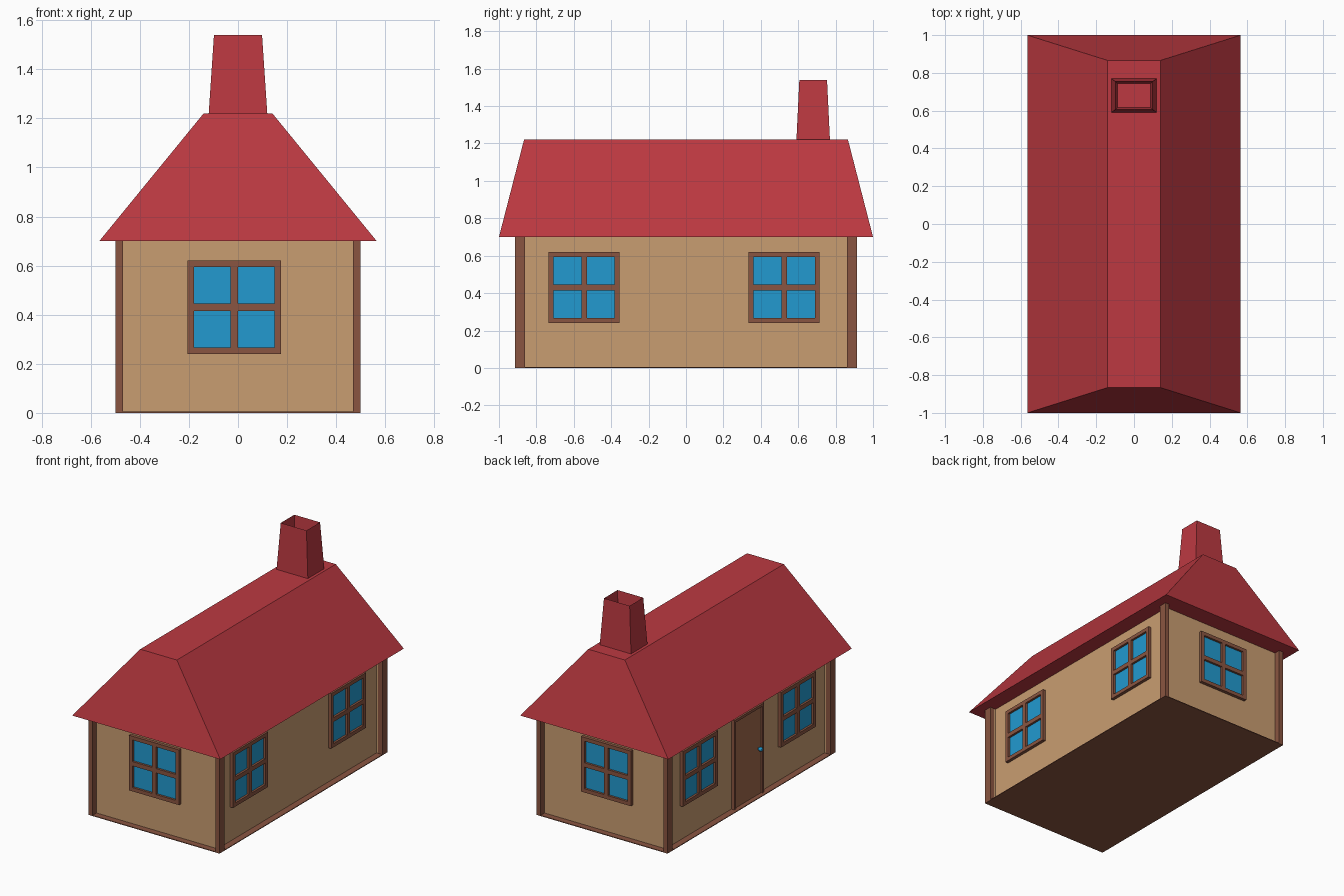
import bpy, bmesh
from mathutils import Vector

if "Cube" in bpy.data.objects:
    bpy.data.objects.remove(bpy.data.objects["Cube"])


def material(name, rgb):
    m = bpy.data.materials.new(name)
    lin = [((c / 255 + 0.055) / 1.055) ** 2.4 for c in rgb]
    m.diffuse_color = (*lin, 1)
    m.use_nodes = True
    m.node_tree.nodes["Principled BSDF"].inputs["Base Color"].default_value = m.diffuse_color
    return m


RED = material("roof red", (188, 57, 65))
TAN = material("wall tan", (201, 157, 113))
BROWN = material("timber brown", (138, 85, 65))
DOOR = material("door brown", (160, 106, 76))
BLUE = material("glass blue", (34, 154, 208))


def finish(name, bm, mat):
    bmesh.ops.recalc_face_normals(bm, faces=bm.faces[:])
    me = bpy.data.meshes.new(name)
    bm.to_mesh(me)
    bm.free()
    me.materials.append(mat)
    ob = bpy.data.objects.new(name, me)
    bpy.context.collection.objects.link(ob)
    return ob


def add_box(bm, x, y, z):
    """Box from (min, max) ranges."""
    vs = bmesh.ops.create_cube(bm, size=1)["verts"]
    for v in vs:
        v.co = Vector([(a + b) / 2 + c * (b - a) for (a, b), c in zip((x, y, z), v.co)])


def box(name, x, y, z, mat):
    bm = bmesh.new()
    add_box(bm, x, y, z)
    return finish(name, bm, mat)


def frustum(bm, bottom, top, z0, z1):
    """Tapered block; bottom and top are (half x, y min, y max). Returns the top face."""
    add_box(bm, (-1, 1), (0, 1), (z0, z1))
    bm.verts.ensure_lookup_table()
    for v in bm.verts:
        hx, ya, yb = top if v.co.z > (z0 + z1) / 2 else bottom
        v.co.x *= hx
        v.co.y = ya + (yb - ya) * v.co.y
    return max(bm.faces, key=lambda f: f.calc_center_median().z)


def panel(name, side, out, rects, thick, mat):
    """Plates on a wall. side: (axis, sign); rects: (u0, u1, z0, z1); out: outer plane."""
    axis, sign = side
    bm = bmesh.new()
    for u0, u1, z0, z1 in rects:
        d = tuple(sorted((sign * out, sign * (out - thick))))
        xy = (d, (u0, u1)) if axis == "x" else ((u0, u1), d)
        add_box(bm, *xy, (z0, z1))
    return finish(name, bm, mat)


WALL_X, WALL_Y = 0.455, 0.872


def window(name, side, c):
    wall = WALL_X if side[0] == "x" else WALL_Y
    h, w, b, z0, z1 = 0.19, 0.026, 0.015, 0.24, 0.62
    zc = (z0 + z1) / 2
    bars = [(c - h, c - h + w, z0, z1), (c + h - w, c + h, z0, z1),
            (c - h + w, c + h - w, z0, z0 + w), (c - h + w, c + h - w, z1 - w, z1),
            (c - b, c + b, z0 + w, z1 - w),
            (c - h + w, c - b, zc - b, zc + b), (c + b, c + h - w, zc - b, zc + b)]
    panel(name + "_frame", side, wall + 0.022, bars, 0.027, BROWN)
    panel(name + "_glass", side, wall + 0.007,
          [(c - h + 0.01, c + h - 0.01, z0 + 0.01, z1 - 0.01)], 0.009, BLUE)


# Floor slab and walls
box("floor", (-0.5, 0.5), (-0.915, 0.915), (0, 0.005), BROWN)
box("long_walls", (-WALL_X, WALL_X), (-0.865, 0.865), (0.004, 0.702), TAN)
for s, n in ((-1, "front"), (1, "back")):
    panel(n + "_wall", ("y", s), WALL_Y, [(-0.48, 0.48, 0.004, 0.702)], 0.011, TAN)

# Corner posts
for sx, nx in ((-1, "left"), (1, "right")):
    for sy, ny in ((-1, "front"), (1, "back")):
        box(f"{ny}_{nx}_post", sorted((sx * 0.468, sx * 0.5)),
            sorted((sy * 0.86, sy * 0.915)), (0, 0.702), BROWN)

# Roof
bm = bmesh.new()
frustum(bm, (0.565, -1, 1), (0.14, -0.866, 0.866), 0.7, 1.22)
finish("roof", bm, RED)

# Hollow chimney
bm = bmesh.new()
top = frustum(bm, (0.12, 0.59, 0.77), (0.098, 0.606, 0.754), 1.21, 1.54)
bmesh.ops.inset_region(bm, faces=[top], thickness=0.016)
bmesh.ops.translate(bm, verts=top.verts[:], vec=(0, 0, -0.12))
finish("chimney", bm, RED)

# Windows
for s, n in ((-1, "front"), (1, "back")):
    window(n + "_window", ("y", s), -0.015)
for s, n in ((-1, "left"), (1, "right")):
    window(n + "_window_front", ("x", s), -0.545)
    window(n + "_window_back", ("x", s), 0.525)

# Door on the left side, with frame and knob
left = ("x", -1)
panel("door_frame", left, WALL_X + 0.022,
      [(-0.17, -0.152, 0.005, 0.62), (0.137, 0.155, 0.005, 0.62),
       (-0.152, 0.137, 0.602, 0.62)], 0.027, BROWN)
panel("door", left, WALL_X + 0.012, [(-0.16, 0.145, 0.005, 0.61)], 0.015, DOOR)
bm = bmesh.new()
bmesh.ops.create_uvsphere(bm, u_segments=12, v_segments=8, radius=0.015)
bmesh.ops.translate(bm, verts=bm.verts[:], vec=(-WALL_X - 0.03, -0.122, 0.32))
add_box(bm, (-WALL_X - 0.03, -WALL_X), (-0.128, -0.116), (0.314, 0.326))
finish("door_knob", bm, BLUE)
